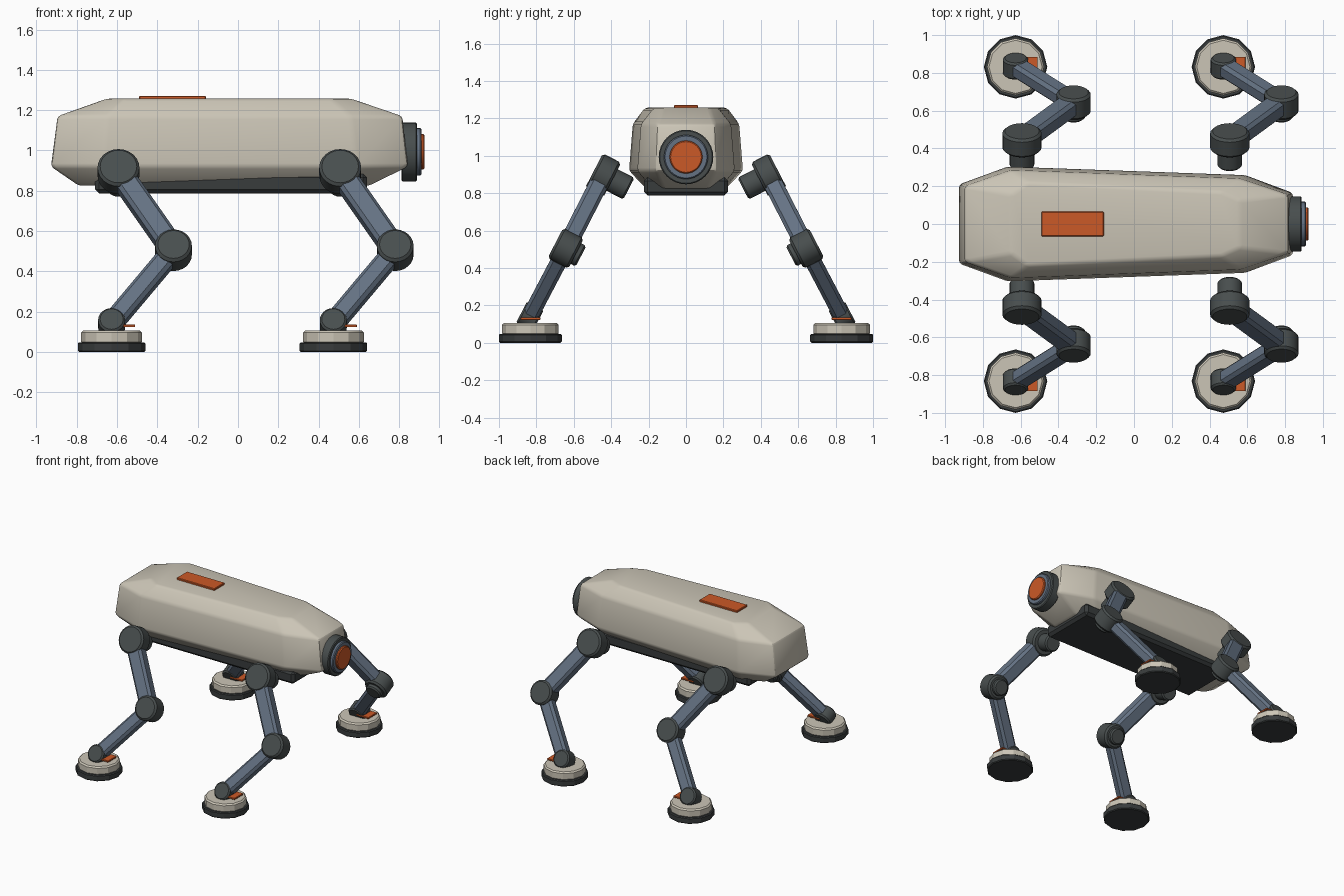
import bpy, bmesh, math
from mathutils import Vector, Matrix

cube = bpy.data.objects.get("Cube")
if cube:
    bpy.data.objects.remove(cube, do_unlink=True)


def material(name, rgb):
    m = bpy.data.materials.new(name)
    m.use_nodes = True
    m.diffuse_color = (*rgb, 1)
    bsdf = next(n for n in m.node_tree.nodes if n.type == 'BSDF_PRINCIPLED')
    bsdf.inputs["Base Color"].default_value = (*rgb, 1)
    return m


CREAM = material("warm cream shell", (0.60, 0.56, 0.47))
DARK = material("charcoal joint", (0.065, 0.076, 0.076))
RUBBER = material("dark rubber", (0.04, 0.045, 0.046))
SLATE = material("slate blue limb", (0.13, 0.17, 0.23))
ORANGE = material("orange accent", (0.60, 0.10, 0.02))


def finish(name, bm, mat, bevel=0.0, segments=1, min_angle=40):
    """Bevel the sharp edges, then make a shaded object."""
    bmesh.ops.recalc_face_normals(bm, faces=bm.faces)
    if bevel:
        edges = [e for e in bm.edges if e.calc_face_angle(0) > math.radians(min_angle)]
        bmesh.ops.bevel(bm, geom=edges, offset=bevel, segments=segments,
                        profile=0.5, affect='EDGES', clamp_overlap=True)
    mesh = bpy.data.meshes.new(name)
    bm.to_mesh(mesh)
    bm.free()
    mesh.materials.append(mat)
    obj = bpy.data.objects.new(name, mesh)
    bpy.context.collection.objects.link(obj)
    bpy.ops.object.select_all(action='DESELECT')
    obj.select_set(True)
    bpy.context.view_layer.objects.active = obj
    bpy.ops.object.shade_smooth_by_angle(angle=math.radians(25))
    return obj


def cylinder(name, start, end, radius, mat, sides=24, bevel=0.01):
    start, end = Vector(start), Vector(end)
    axis = end - start
    rot = axis.to_track_quat('Z', 'Y').to_matrix().to_4x4()
    bm = bmesh.new()
    bmesh.ops.create_cone(bm, cap_ends=True, segments=sides, radius1=radius,
                          radius2=radius, depth=axis.length,
                          matrix=Matrix.Translation((start + end) / 2) @ rot)
    return finish(name, bm, mat, bevel)


def box(name, low, high, mat, bevel=0.004):
    low, high = Vector(low), Vector(high)
    bm = bmesh.new()
    bmesh.ops.create_cube(bm, size=1, matrix=Matrix.Translation((low + high) / 2)
                          @ Matrix.Diagonal((*(high - low), 1)))
    return finish(name, bm, mat, bevel)


def beam(name, start, end, normal, width, thickness, mat):
    """Chamfered bar between two joints, with its thickness along normal."""
    d = end - start
    length, d = d.length, d.normalized()
    side = d.cross(normal).normalized()
    rot = Matrix((side, normal, d)).transposed().to_4x4()
    bm = bmesh.new()
    bmesh.ops.create_cube(bm, size=1, matrix=Matrix.Translation((start + end) / 2)
                          @ rot @ Matrix.Diagonal((width, thickness, length, 1)))
    return finish(name, bm, mat, 0.018)


# Body shell: stacked octagonal rings, each given as
# height, then x and half width at tail, rear shoulder, front shoulder, nose
rings = [
    (0.825, (-0.79, 0.15), (-0.63, 0.215), (0.50, 0.18), (0.65, 0.12)),
    (0.92, (-0.928, 0.21), (-0.67, 0.305), (0.59, 0.26), (0.843, 0.165)),
    (1.17, (-0.895, 0.20), (-0.65, 0.285), (0.56, 0.24), (0.815, 0.155)),
    (1.257, (-0.65, 0.155), (-0.56, 0.22), (0.46, 0.17), (0.56, 0.125)),
]
bm = bmesh.new()
loops = []
for z, *pts in rings:
    outline = [(x, -y) for x, y in pts] + [(x, y) for x, y in reversed(pts)]
    loops.append([bm.verts.new((x, y, z)) for x, y in outline])
for a, b in zip(loops, loops[1:]):
    for i in range(len(a)):
        j = (i + 1) % len(a)
        bm.faces.new((a[i], a[j], b[j], b[i]))
bm.faces.new(loops[0])
bm.faces.new(loops[-1])
finish("body_shell", bm, CREAM, 0.016, 2, 12)

# Belly pan and back panel
box("belly_pan", (-0.71, -0.225, 0.787), (0.64, 0.225, 0.885), RUBBER, 0.02)
box("back_panel", (-0.49, -0.065, 1.245), (-0.16, 0.065, 1.271), ORANGE)

# Sensor face on the nose
for name, x0, x1, r, mat in (("sensor_housing", 0.81, 0.888, 0.146, DARK),
                             ("sensor_ring", 0.87, 0.91, 0.118, SLATE),
                             ("sensor_lens", 0.89, 0.925, 0.088, ORANGE)):
    cylinder(name, (x0, 0, 0.993), (x1, 0, 0.993), r, mat, 32, 0.006)

# Four legs, each lying in a plane that leans outward
for end, x in (("rear", -0.593), ("front", 0.507)):
    for side, s in (("left", 1), ("right", -1)):
        tag = f"{end}_{side}_"
        hip = Vector((x, s * 0.443, 0.895))
        knee = Vector((x + 0.273, s * 0.643, 0.505))
        ankle = Vector((x - 0.034, s * 0.835, 0.14))
        n = Vector((0, s * 0.888, 0.46)).normalized()

        cylinder(tag + "hip_stub", hip - n * 0.155, hip, 0.065, DARK)
        cylinder(tag + "hip_joint", hip - n * 0.055, hip + n * 0.055, 0.104, DARK, bevel=0.013)
        beam(tag + "upper_leg", hip, knee, n, 0.115, 0.1, SLATE)
        cylinder(tag + "knee_stub", knee - n * 0.092, knee, 0.062, DARK)
        cylinder(tag + "knee_joint", knee - n * 0.062, knee + n * 0.062, 0.091, DARK, bevel=0.013)
        beam(tag + "lower_leg", knee, ankle, n, 0.1, 0.088, SLATE)
        cylinder(tag + "ankle_joint", ankle - n * 0.05, ankle + n * 0.05, 0.067, DARK)

        # Foot pad with its small marker
        fx, fy = ankle.x, s * 0.832
        cylinder(tag + "foot_sole", (fx, fy, 0), (fx, fy, 0.048), 0.168, RUBBER, 12, 0.006)
        cylinder(tag + "foot_cap", (fx, fy, 0.04), (fx, fy, 0.106), 0.151, CREAM, 12, 0.01)
        box(tag + "foot_marker", (fx + 0.01, fy - 0.053, 0.123),
            (fx + 0.117, fy + 0.053, 0.136), ORANGE, 0.002)
